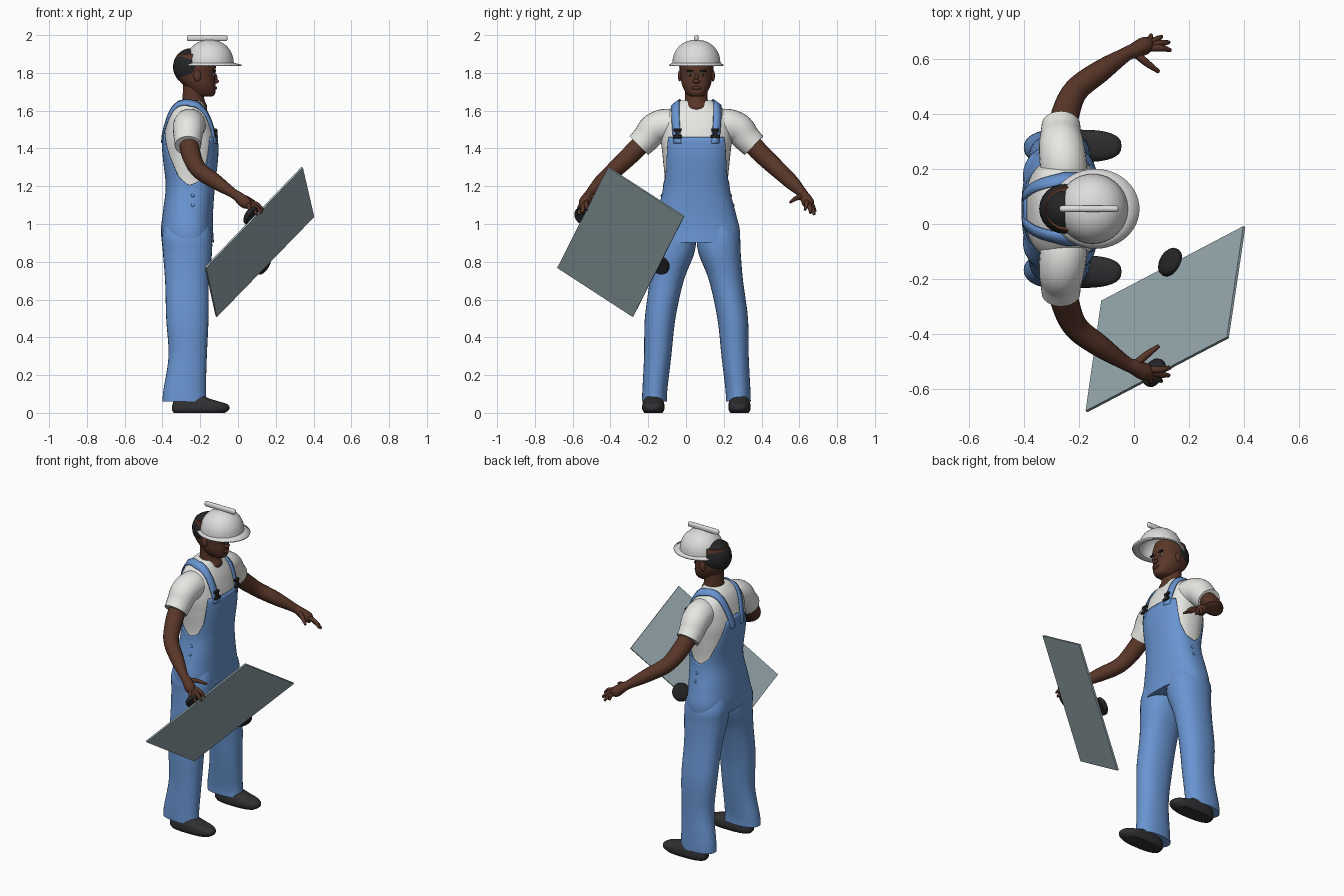
import bpy, bmesh
from math import sin, cos, pi, radians, copysign
from mathutils import Vector
from mathutils.bvhtree import BVHTree

if "Cube" in bpy.data.objects:
    bpy.data.objects.remove(bpy.data.objects["Cube"])

MID = 0.055  # y of the body's plane of symmetry


def material(name, *rgb):
    m = bpy.data.materials.new(name)
    m.use_nodes = True
    m.diffuse_color = (*rgb, 1)
    m.node_tree.nodes["Principled BSDF"].inputs["Base Color"].default_value = (*rgb, 1)
    return m


SHIRT = material("shirt_white", .8, .8, .77)
HELMET = material("helmet_white", .72, .72, .72)
DENIM = material("overall_blue", .14, .3, .64)
SKIN = material("brown_skin", .1, .037, .022)
BLACK = material("black", .018, .018, .02)
LEATHER = material("shoe_black", .03, .03, .033)
GLASS = material("blue_grey_glass", .31, .4, .43)
EYE = material("eye_white", .45, .4, .37)


def smooth(rows, steps=6):
    """Catmull-Rom interpolation of rows of numbers."""
    out, last = [], len(rows) - 1
    for i in range(last):
        a, b, c, d = (rows[max(0, min(last, i + k))] for k in (-1, 0, 1, 2))
        for s in range(steps):
            t = s / steps
            out.append([q + t / 2 * (r - p + t * (2*p - 5*q + 4*r - e + t * (3*(q - r) + e - p)))
                        for p, q, r, e in zip(a, b, c, d)])
    return out + [list(rows[-1])]


def loft(bm, rings, caps=True, closed=True):
    grid = [[bm.verts.new(p) for p in ring] for ring in rings]
    n = len(grid[0])
    for lo, hi in zip(grid, grid[1:]):
        for j in range(n if closed else n - 1):
            k = (j + 1) % n
            bm.faces.new((lo[j], lo[k], hi[k], hi[j]))
    if caps:
        bm.faces.new(grid[0])
        bm.faces.new(grid[-1])


def finish(name, bm, mat, solid=0, angle=50):
    bmesh.ops.recalc_face_normals(bm, faces=bm.faces)
    mesh = bpy.data.meshes.new(name)
    bm.to_mesh(mesh)
    bm.free()
    ob = bpy.data.objects.new(name, mesh)
    bpy.context.collection.objects.link(ob)
    mesh.materials.append(mat)
    if solid:
        mod = ob.modifiers.new("thickness", "SOLIDIFY")
        mod.thickness, mod.offset = solid, -1
    bpy.ops.object.select_all(action="DESELECT")
    ob.select_set(True)
    bpy.context.view_layer.objects.active = ob
    bpy.ops.object.shade_smooth_by_angle(angle=radians(angle))
    return ob


def section(z, back, front, half, a, y=0, power=2.4, grow=0):
    """Point at angle a (0 = forwards) of a rounded horizontal outline."""
    c, s, e = cos(a), sin(a), 2 / power
    return ((back + front) / 2 + ((front - back) / 2 + grow) * copysign(abs(c) ** e, c),
            MID + y + (half + grow) * copysign(abs(s) ** e, s), z)


def stack(bm, rows, y=0, n=32, power=2.4, steps=6, caps=True):
    """Rows are z, back x, front x, half width."""
    rows = smooth(rows, steps) if steps > 1 else rows
    loft(bm, [[section(*r, 2 * pi * j / n, y, power) for j in range(n)] for r in rows], caps)


def tube(bm, rows, side=1, n=16, steps=6):
    """Rows are x, sideways distance, z, radius."""
    rows = smooth(rows, steps)
    pts = [Vector((r[0], MID + side * r[1], r[2])) for r in rows]
    rings = []
    for i, (p, r) in enumerate(zip(pts, rows)):
        t = (pts[min(i + 1, len(pts) - 1)] - pts[max(i - 1, 0)]).normalized()
        u = t.cross(Vector((0, 0, 1))).normalized()
        v = u.cross(t)
        rings.append([p + r[3] * (cos(2*pi*j/n) * u + sin(2*pi*j/n) * v) for j in range(n)])
    loft(bm, rings)


def ball(name, x, y, z, size, mat):
    bm = bmesh.new()
    bmesh.ops.create_uvsphere(bm, u_segments=24, v_segments=16, radius=1)
    bmesh.ops.scale(bm, vec=size, verts=bm.verts)
    bmesh.ops.translate(bm, vec=(x, MID + y, z), verts=bm.verts)
    return finish(name, bm, mat)


def box(name, x, y, z, size, mat, bevel=.004):
    bm = bmesh.new()
    bmesh.ops.create_cube(bm, size=1)
    bmesh.ops.scale(bm, vec=size, verts=bm.verts)
    bmesh.ops.translate(bm, vec=(x, MID + y, z), verts=bm.verts)
    bmesh.ops.bevel(bm, geom=bm.edges[:], offset=bevel, segments=3, affect="EDGES", profile=.5)
    return finish(name, bm, mat)


# Shirt: torso with two short sleeves
TORSO = smooth([(.9, -.395, -.135, .222), (.97, -.4, -.14, .222), (1.06, -.39, -.14, .2),
                (1.2, -.375, -.13, .168), (1.35, -.39, -.113, .178), (1.45, -.395, -.115, .188),
                (1.55, -.375, -.14, .183), (1.615, -.35, -.17, .135), (1.655, -.315, -.195, .082)], 8)
bm = bmesh.new()
stack(bm, [r for r in TORSO if r[0] > 1.1], steps=1, n=48)
for s in (1, -1):
    tube(bm, [(-.25, .06, 1.5, .08), (-.255, .15, 1.525, .085), (-.262, .22, 1.505, .083),
              (-.265, .265, 1.455, .075), (-.265, .305, 1.415, .07)], s, 24)
bm.normal_update()
shirt_surface = BVHTree.FromBMesh(bm)
finish("shirt", bm, SHIRT)


def on_shirt(angle, y, gap):
    d = Vector((cos(angle), 0, sin(angle)))
    start = Vector((-.25, MID + y, 1.42)) + d
    return shirt_surface.ray_cast(start, -d)[0] + gap * d


# Overalls: shell whose top edge forms bib, arm openings and back panel
def torso_at(z):
    for a, b in zip(TORSO, TORSO[1:]):
        if z <= b[0]:
            t = (z - a[0]) / (b[0] - a[0])
            return [p + t * (q - p) for p, q in zip(a, b)]


EDGE = [(0, 1.46), (46, 1.46), (60, 1.29), (74, 1.225), (92, 1.205), (115, 1.25),
        (140, 1.37), (158, 1.48), (180, 1.5)]


def top_edge(a):
    d = abs((a * 180 / pi + 180) % 360 - 180)
    for (p, h), (q, k) in zip(EDGE, EDGE[1:]):
        if d <= q + .001:
            return h + (k - h) * (d - p) / (q - p)


bm = bmesh.new()
N, ROWS = 96, 28
rings = []
for i in range(ROWS + 1):
    ring = []
    for j in range(N):
        a = 2 * pi * j / N
        z = .901 + (top_edge(a) - .901) * i / ROWS
        ring.append(section(*torso_at(z), a, grow=.008))
    rings.append(ring)
loft(bm, rings, caps=False)
bm.faces.new([v for v in bm.verts][:N])
finish("overall_body", bm, DENIM, solid=.007)

LEG = [(.06, -.4, -.165, .066, .222), (.12, -.395, -.17, .066, .22), (.3, -.368, -.165, .072, .205),
       (.5, -.38, -.156, .081, .192), (.7, -.386, -.154, .09, .157), (.84, -.397, -.138, .111, .124),
       (.93, -.403, -.138, .114, .116), (1, -.39, -.15, .09, .11)]
for s, label in ((1, "free"), (-1, "carrying")):
    # Trouser leg and shoe
    bm = bmesh.new()
    loft(bm, [[section(*r[:4], 2 * pi * j / 32, s * r[4], 2.2) for j in range(32)]
              for r in smooth(LEG)])
    finish(label + "_side_trouser_leg", bm, DENIM)
    bm = bmesh.new()
    stack(bm, [(.0, -.34, -.07, .048), (.018, -.35, -.047, .058), (.045, -.347, -.055, .058),
               (.066, -.34, -.12, .052), (.085, -.335, -.17, .046), (.13, -.33, -.21, .04)],
          s * .228, power=2.6)
    finish(label + "_side_shoe", bm, LEATHER)

    # Strap laid over the shoulder
    bm = bmesh.new()
    rows = []
    for i in range(41):
        t = radians(3 + 174 * i / 40)
        y = .1 + .014 * sin(t) - .055 * max(0, -cos(t))
        rows.append([on_shirt(t, s * (y + w), .012) for w in (-.02, 0, .02)])
    loft(bm, rows, caps=False, closed=False)
    finish(label + "_side_strap", bm, DENIM, solid=.008)

    # Strap buckle and side buttons
    for a, width, height in ((17, .05, .016), (24, .022, .04), (31, .042, .016)):
        p = on_shirt(radians(a), s * .1, .018)
        box(label + "_side_buckle", p.x, s * .1, p.z, (.016, width, height), BLACK)
    for z in (1.1, 1.15):
        ball(label + "_side_button", -.24, s * (torso_at(z)[3] + .008), z, (.009, .005, .009), DENIM)

    # Arm, palm and fingers
    bm = bmesh.new()
    tube(bm, [(-.265, .25, 1.47, .05), (-.25, .34, 1.375, .051), (-.21, .43, 1.29, .045),
              (-.12, .5, 1.225, .04), (-.03, .56, 1.165, .026), (0, .573, 1.145, .028),
              (.04, .592, 1.112, .032), (.062, .6, 1.095, .018)], s)
    for x, y, z in ((.062, .63, 1.065), (.1, .625, 1.05), (.127, .604, 1.058), (.132, .575, 1.075)):
        tube(bm, [(.03 + x * .1, .45 + y * .23, 1.122, .012),
                  (x * .6 + .02, y * .6 + .238, z + .03, .012), (x, y, z, .007)], s, 8, 4)
    tube(bm, [(.0, .568, 1.145, .014), (.045, .53, 1.137, .013), (.09, .497, 1.115, .007)], s, 8, 4)
    finish(label + "_arm", bm, SKIN)

    # Ear, eye and eyebrow
    ball(label + "_side_ear", -.215, s * .088, 1.785, (.02, .01, .03), SKIN)
    ball(label + "_side_eye", -.133, s * .034, 1.79, (.012, .014, .007), EYE)
    ball(label + "_side_pupil", -.1235, s * .034, 1.79, (.004, .006, .006), BLACK)
    box(label + "_side_eyebrow", -.124, s * .036, 1.812, (.016, .036, .008), BLACK, .003)

# Head and neck
bm = bmesh.new()
stack(bm, [(1.57, -.32, -.18, .08), (1.62, -.31, -.163, .07), (1.66, -.295, -.178, .06),
           (1.76, -.29, -.19, .06)], power=2)
stack(bm, [(1.674, -.21, -.14, .026), (1.688, -.25, -.122, .05), (1.73, -.285, -.119, .074),
           (1.78, -.325, -.122, .084), (1.84, -.335, -.118, .088), (1.9, -.32, -.135, .08)], power=2.2)
finish("head", bm, SKIN)
ball("nose_bridge", -.123, 0, 1.772, (.014, .01, .026), SKIN)
ball("nose_tip", -.116, 0, 1.755, (.015, .02, .011), SKIN)
ball("lips", -.12, 0, 1.72, (.01, .026, .009), SKIN)
ball("hair", -.25, 0, 1.832, (.094, .091, .098), BLACK)

# Hard hat with brim and crest
dome = [(1.843, -.3, .02, .145), (1.853, -.277, -.022, .127)]
for i in range(1, 12):
    t = i / 11 * 1.53
    r = .127 * cos(t) ** .9
    dome.append((1.853 + .122 * sin(t), -.15 - r, -.15 + r, r))
bm = bmesh.new()
stack(bm, dome, n=48, power=2, steps=1, caps=False)
bm.faces.new(bm.verts[:][-48:]) if not bm.verts.ensure_lookup_table() else None
finish("hard_hat", bm, HELMET, solid=.008, angle=40)
box("hard_hat_crest", -.163, 0, 1.984, (.216, .024, .032), HELMET, .011)

# Glass pane carried at the side
A, B, C, D = (Vector(p) for p in ((.34, -.412, 1.3), (.4, -.01, 1.04), (-.115, -.28, .51),
                                  (-.172, -.68, .77)))
normal = (B - A).cross(D - A).normalized()
bm = bmesh.new()
loft(bm, [[p + normal * h for p in (A, B, C, D)] for h in (-.005, .005)])
finish("glass_pane", bm, GLASS)

# Suction holders gripping two opposite edges
for label, p in (("upper", (A + D) / 2), ("lower", (B + C) / 2)):
    u = (B - A).normalized()
    v = normal.cross(u)
    rings = []
    for h, r in ((.004, .052), (.012, .055), (.026, .053), (.034, .044), (.038, .02)):
        rings.append([p + normal * h + r * (cos(pi*j/16) * u + sin(pi*j/16) * v) for j in range(32)])
    bm = bmesh.new()
    loft(bm, rings)
    finish(label + "_suction_holder", bm, BLACK)
